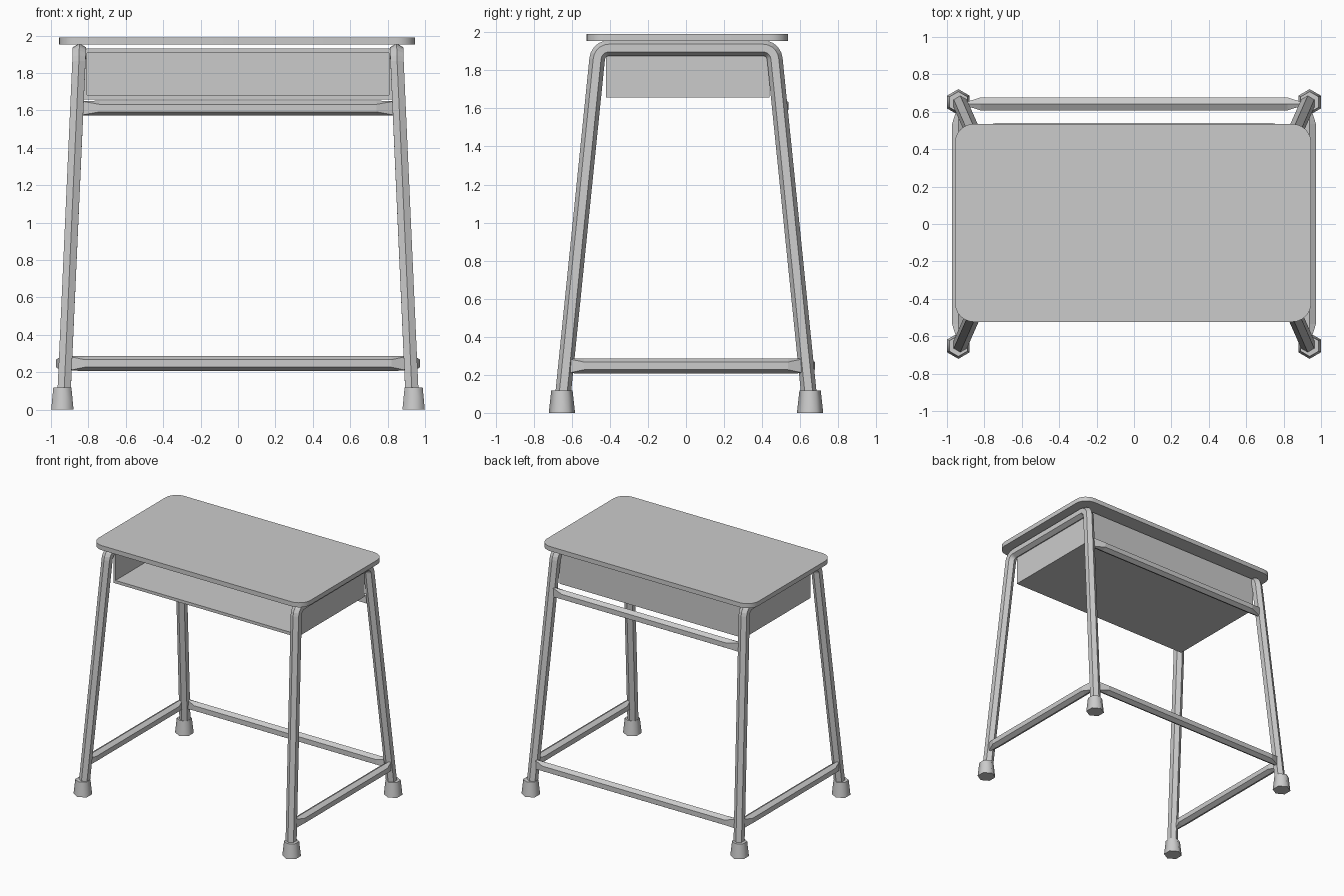
import bpy, bmesh, math
from mathutils import Vector

if "Cube" in bpy.data.objects:
    bpy.data.objects.remove(bpy.data.objects["Cube"])


def finish(name, bm, smooth=None):
    bmesh.ops.recalc_face_normals(bm, faces=bm.faces)
    mesh = bpy.data.meshes.new(name)
    bm.to_mesh(mesh)
    bm.free()
    ob = bpy.data.objects.new(name, mesh)
    bpy.context.collection.objects.link(ob)
    if smooth:
        bpy.ops.object.select_all(action='DESELECT')
        ob.select_set(True)
        bpy.context.view_layer.objects.active = ob
        bpy.ops.object.shade_smooth_by_angle(angle=math.radians(smooth))
    return ob


def loft(name, rings, smooth=None):
    """Skin a list of rings with equal point counts and cap both ends."""
    bm = bmesh.new()
    vs = [[bm.verts.new(p) for p in ring] for ring in rings]
    n = len(vs[0])
    for a, b in zip(vs, vs[1:]):
        for i in range(n):
            bm.faces.new((a[i], a[(i + 1) % n], b[(i + 1) % n], b[i]))
    bm.faces.new(vs[0])
    bm.faces.new(vs[-1])
    return finish(name, bm, smooth)


HEX = [(math.cos(math.radians(60 * i)), math.sin(math.radians(60 * i))) for i in range(6)]
TOP_X, FOOT_X = 0.848, 0.934     # frame leans outward toward the floor
TOP_Y, FOOT_Y = 0.461, 0.656
TOP_Z, R = 1.917, 0.041


def leg_at(z):
    t = z / TOP_Z
    return FOOT_X + (TOP_X - FOOT_X) * t, FOOT_Y + (TOP_Y - FOOT_Y) * t


# side frames: bent hexagonal tube forming two legs and a top rail
def side_frame(name, side):
    lean = math.atan2(TOP_Z, FOOT_Y - TOP_Y)          # leg angle in side view
    turn = lean
    rad = 0.062
    cy = TOP_Y - rad * math.tan(turn / 2)
    cz = TOP_Z - rad
    half = [(leg_at(0.06)[1], 0.06, math.pi / 2 - lean)]
    for i in range(6):
        a = (math.pi / 2 - lean) + turn * i / 5
        half.append((cy + rad * math.cos(a), cz + rad * math.sin(a), a))
    path = half + [(-y, z, math.pi - a) for y, z, a in reversed(half)]
    rings = []
    for y, z, a in path:
        ring = []
        for u, v in HEX:
            pz = z + R * u * math.sin(a)
            ring.append(Vector((side * (leg_at(z)[0] + R * v), y + R * u * math.cos(a), pz)))
        rings.append(ring)
    loft(name, rings)


# feet: tapered hexagonal caps
def foot(name, x, y):
    rings = []
    for z, r in ((0, 0.069), (0.118, 0.056)):
        rings.append([Vector((x + r * v, y + r * u, z)) for u, v in HEX])
    loft(name, rings, 65)


# stretchers: hexagonal tube pinched flat at both ends
def stretcher(name, centre, half, taper, along_x):
    flat = [(u, (0, 1, 1, 0, -1, -1)[i]) for i, u in enumerate((1, 1, -1, -1, -1, 1))]
    rings = []
    for d in (-half, -half + taper, half - taper, half):
        ring = []
        for i, (u, v) in enumerate(HEX):
            h, w = 0.04 * u, 0.04 * v
            if abs(d) == half:
                h, w = 0.038 * flat[i][0], 0.008 * flat[i][1]
            off = (d, w, h) if along_x else (w, d, h)
            ring.append(Vector(centre) + Vector(off))
        rings.append(ring)
    loft(name, rings)


def box(name, x0, x1, y0, y1, z0, z1):
    return loft(name, [[(x0, y0, z), (x1, y0, z), (x1, y1, z), (x0, y1, z)] for z in (z0, z1)])


for side, label in ((-1, "left"), (1, "right")):
    side_frame(label + "_leg_frame", side)
    foot(label + "_front_foot", side * 0.939, -0.652)
    foot(label + "_back_foot", side * 0.939, 0.652)
    stretcher(label + "_side_stretcher", (side * 0.938, 0, 0.247), 0.62, 0.085, False)

stretcher("lower_back_stretcher", (0, 0.642, 0.247), 0.905, 0.085, True)
stretcher("upper_back_stretcher", (0, 0.505, 1.612), 0.84, 0.1, True)

# book box: open at the front
bx, y0, y1, z0, z1 = 0.828, -0.42, 0.44, 1.657, 1.93
box("book_box_floor", -bx, bx, y0, y1, z0, z0 + 0.024)
box("book_box_lid", -bx, bx, y0, y1, z1 - 0.024, z1)
box("book_box_back", -bx, bx, y1 - 0.024, y1, z0 + 0.024, z1 - 0.024)
for side, label in ((-1, "left"), (1, "right")):
    a, b = sorted((side * bx, side * (bx - 0.02)))
    box("book_box_" + label + "_wall", a, b, y0, y1 - 0.024, z0 + 0.024, z1 - 0.024)

# desk top: slab with rounded corners
outline = []
cr = 0.1
for sx, sy, start in ((1, 1, 0), (-1, 1, 90), (-1, -1, 180), (1, -1, 270)):
    for i in range(7):
        a = math.radians(start + 15 * i)
        outline.append((-0.005 + sx * (0.952 - cr) + cr * math.cos(a),
                        0.006 + sy * (0.529 - cr) + cr * math.sin(a)))
loft("desk_top", [[(x, y, z) for x, y in outline] for z in (1.953, 1.99)], 30)
